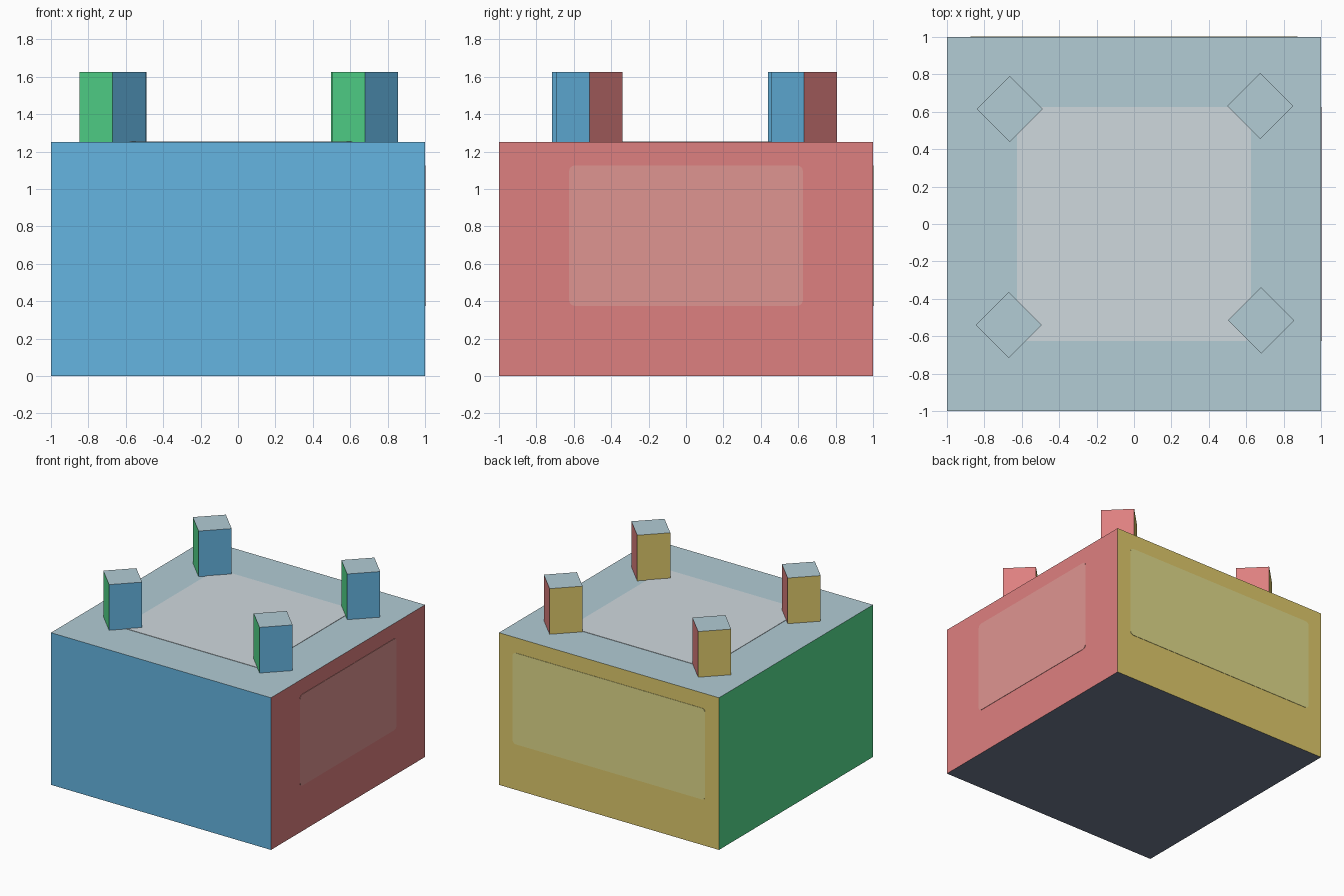
import bpy
import bmesh
import math
from mathutils import Matrix, Vector

if "Cube" in bpy.data.objects:
    bpy.data.objects.remove(bpy.data.objects["Cube"], do_unlink=True)


def material(name, rgb):
    """Flat material from 0-255 display values, stored as linear colour."""
    lin = [((c / 255 + 0.055) / 1.055) ** 2.4 for c in rgb]
    mat = bpy.data.materials.new(name)
    mat.use_nodes = True
    mat.diffuse_color = (*lin, 1)
    bsdf = mat.node_tree.nodes["Principled BSDF"]
    bsdf.inputs["Base Color"].default_value = (*lin, 1)
    bsdf.inputs["Roughness"].default_value = 0.8
    return mat


blue = material("blue", (101, 181, 225))
red = material("red", (222, 128, 128))
yellow = material("yellow", (223, 202, 108))
green = material("green", (86, 222, 144))
pale_blue = material("pale blue", (178, 204, 213))
slate = material("slate", (112, 122, 145))
pale_red = material("pale red", (223, 149, 145))
pale_yellow = material("pale yellow", (224, 218, 138))
pale_grey = material("pale grey", (207, 216, 222))

# One colour for each direction a block's face can point
SIDES = [
    (Vector((0, -1, 0)), blue),
    (Vector((1, 0, 0)), red),
    (Vector((0, 1, 0)), yellow),
    (Vector((-1, 0, 0)), green),
    (Vector((0, 0, 1)), pale_blue),
    (Vector((0, 0, -1)), slate),
]


def add_object(name, bm, mats):
    mesh = bpy.data.meshes.new(name)
    bm.to_mesh(mesh)
    bm.free()
    for mat in mats:
        mesh.materials.append(mat)
    obj = bpy.data.objects.new(name, mesh)
    bpy.context.collection.objects.link(obj)
    return obj


def block(name, size, location, turn=0):
    """Box standing on its location, coloured by face direction."""
    bm = bmesh.new()
    bmesh.ops.create_cube(bm, size=1)
    bmesh.ops.transform(bm, matrix=Matrix.Diagonal((*size, 1)), verts=bm.verts)
    bmesh.ops.translate(bm, vec=(0, 0, size[2] / 2), verts=bm.verts)
    bm.normal_update()
    for face in bm.faces:
        face.material_index = max(
            range(len(SIDES)), key=lambda i: face.normal.dot(SIDES[i][0]))
    obj = add_object(name, bm, [mat for _, mat in SIDES])
    obj.location = location
    obj.rotation_euler.z = turn
    return obj


def panel(name, width, height, location, rotation, mat, radius=0.03):
    """Thin plate with rounded corners, facing its local z."""
    bm = bmesh.new()
    verts = []
    for corner, (sx, sy) in enumerate([(1, 1), (-1, 1), (-1, -1), (1, -1)]):
        for step in range(5):
            a = math.pi / 2 * (corner + step / 4)
            verts.append(bm.verts.new((
                sx * (width / 2 - radius) + radius * math.cos(a),
                sy * (height / 2 - radius) + radius * math.sin(a), 0)))
    face = bm.faces.new(verts)
    out = bmesh.ops.extrude_face_region(bm, geom=[face])
    top = [v for v in out["geom"] if isinstance(v, bmesh.types.BMVert)]
    bmesh.ops.translate(bm, vec=(0, 0, 0.003), verts=top)
    bmesh.ops.recalc_face_normals(bm, faces=bm.faces)
    obj = add_object(name, bm, [mat])
    obj.location = location
    obj.rotation_euler = rotation
    return obj


# Main body
HEIGHT = 1.25
block("body", (2, 2, HEIGHT), (0, 0, 0))

# Rounded panels on the top, left side and back
quarter = math.pi / 2
panel("top_panel", 1.25, 1.25, (0, 0, HEIGHT), (0, 0, 0), pale_grey)
panel("left_panel", 1.25, 0.75, (1, 0, 0.75), (quarter, 0, quarter), pale_red)
panel("back_panel", 1.75, 0.75, (0, 1, 0.75), (quarter, 0, 2 * quarter), pale_yellow)

# Four diagonal posts near the top corners
posts = {
    "back_right_post": (-0.665, 0.615),
    "back_left_post": (0.675, 0.63),
    "front_right_post": (-0.67, -0.54),
    "front_left_post": (0.68, -0.515),
}
for name, (x, y) in posts.items():
    block(name, (0.25, 0.25, 0.375), (x, y, HEIGHT), quarter / 2)
